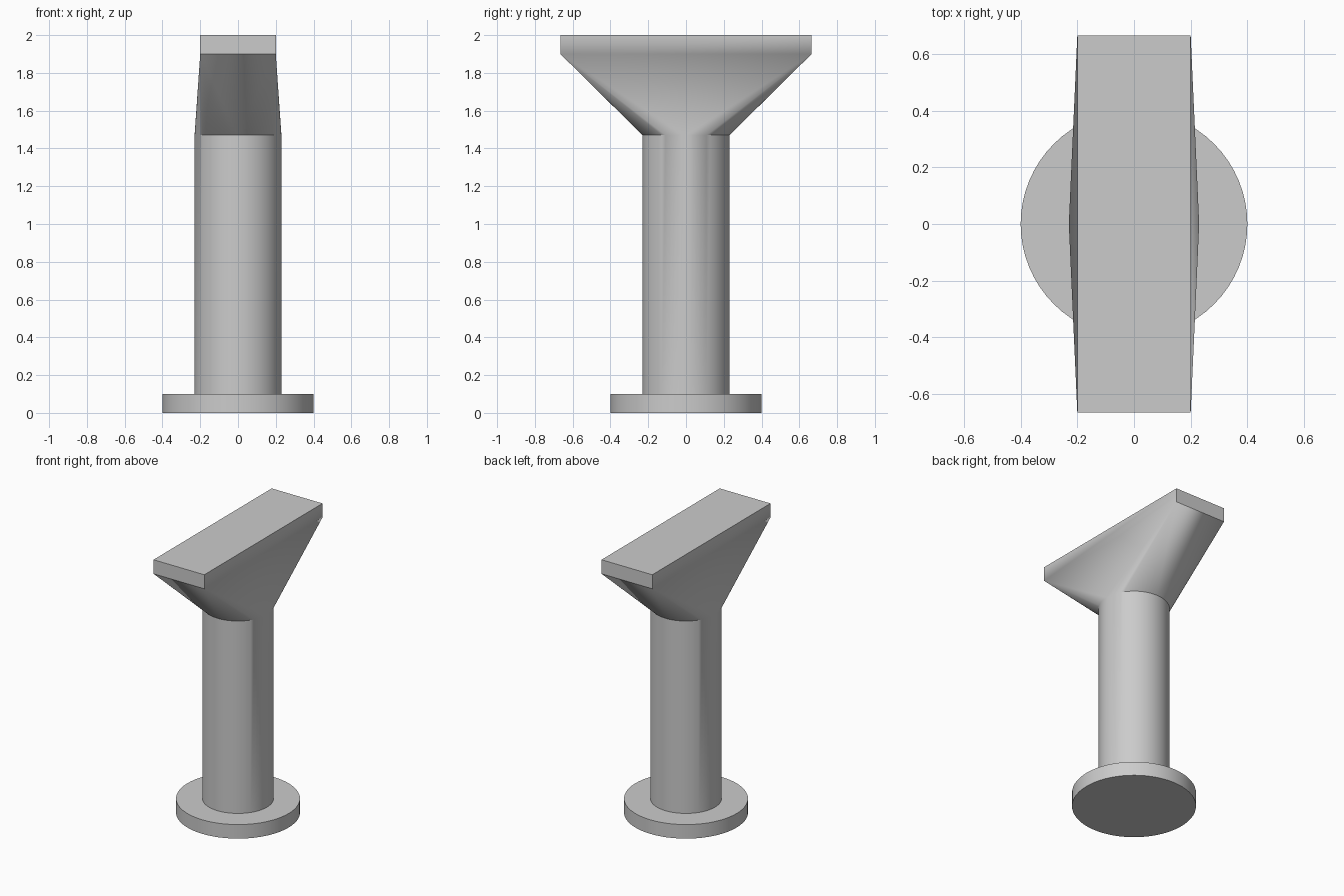
import bpy, bmesh, math

SEGMENTS = 64  # divisible by four, one quarter per head corner

cube = bpy.data.objects.get("Cube")
if cube:
    bpy.data.objects.remove(cube, do_unlink=True)

grey = bpy.data.materials.new("light_grey")
grey.use_nodes = True
grey.diffuse_color = (0.6, 0.6, 0.6, 1)
grey.node_tree.nodes["Principled BSDF"].inputs["Base Color"].default_value = (0.6, 0.6, 0.6, 1)


def circle(bm, radius, z):
    angles = [2 * math.pi * i / SEGMENTS for i in range(SEGMENTS)]
    return [bm.verts.new((radius * math.cos(a), radius * math.sin(a), z)) for a in angles]


def rectangle(bm, x, y, z):
    return [bm.verts.new((sx * x, sy * y, z)) for sx, sy in ((1, 1), (-1, 1), (-1, -1), (1, -1))]


def bridge(bm, low, high):
    n = len(low)
    for i in range(n):
        j = (i + 1) % n
        bm.faces.new((low[i], low[j], high[j], high[i]))


def finish(bm, name):
    bmesh.ops.recalc_face_normals(bm, faces=bm.faces[:])
    mesh = bpy.data.meshes.new(name)
    bm.to_mesh(mesh)
    bm.free()
    mesh.materials.append(grey)
    obj = bpy.data.objects.new(name, mesh)
    bpy.context.collection.objects.link(obj)
    bpy.ops.object.select_all(action="DESELECT")
    obj.select_set(True)
    bpy.context.view_layer.objects.active = obj
    bpy.ops.object.shade_smooth_by_angle(angle=math.radians(30))


# Round base plate
bm = bmesh.new()
bottom, top = circle(bm, 0.4, 0), circle(bm, 0.4, 0.1)
bridge(bm, bottom, top)
bm.faces.new(bottom)
bm.faces.new(top)
finish(bm, "base_plate")

# Column flaring into a rectangular head
bm = bmesh.new()
foot, neck = circle(bm, 0.23, 0.1), circle(bm, 0.23, 1.47)
lower, upper = rectangle(bm, 0.2, 0.665, 1.9), rectangle(bm, 0.2, 0.665, 2.0)
bridge(bm, foot, neck)
bm.faces.new(foot)

# Flare: a fan from each quarter of the neck to one corner, and a triangle per side
quarter = SEGMENTS // 4
for i in range(SEGMENTS):
    bm.faces.new((neck[i], neck[(i + 1) % SEGMENTS], lower[i // quarter]))
for q in range(4):
    bm.faces.new((neck[q * quarter], lower[q], lower[q - 1]))

# Head slab
bridge(bm, lower, upper)
bm.faces.new(upper)
finish(bm, "column_and_head")
